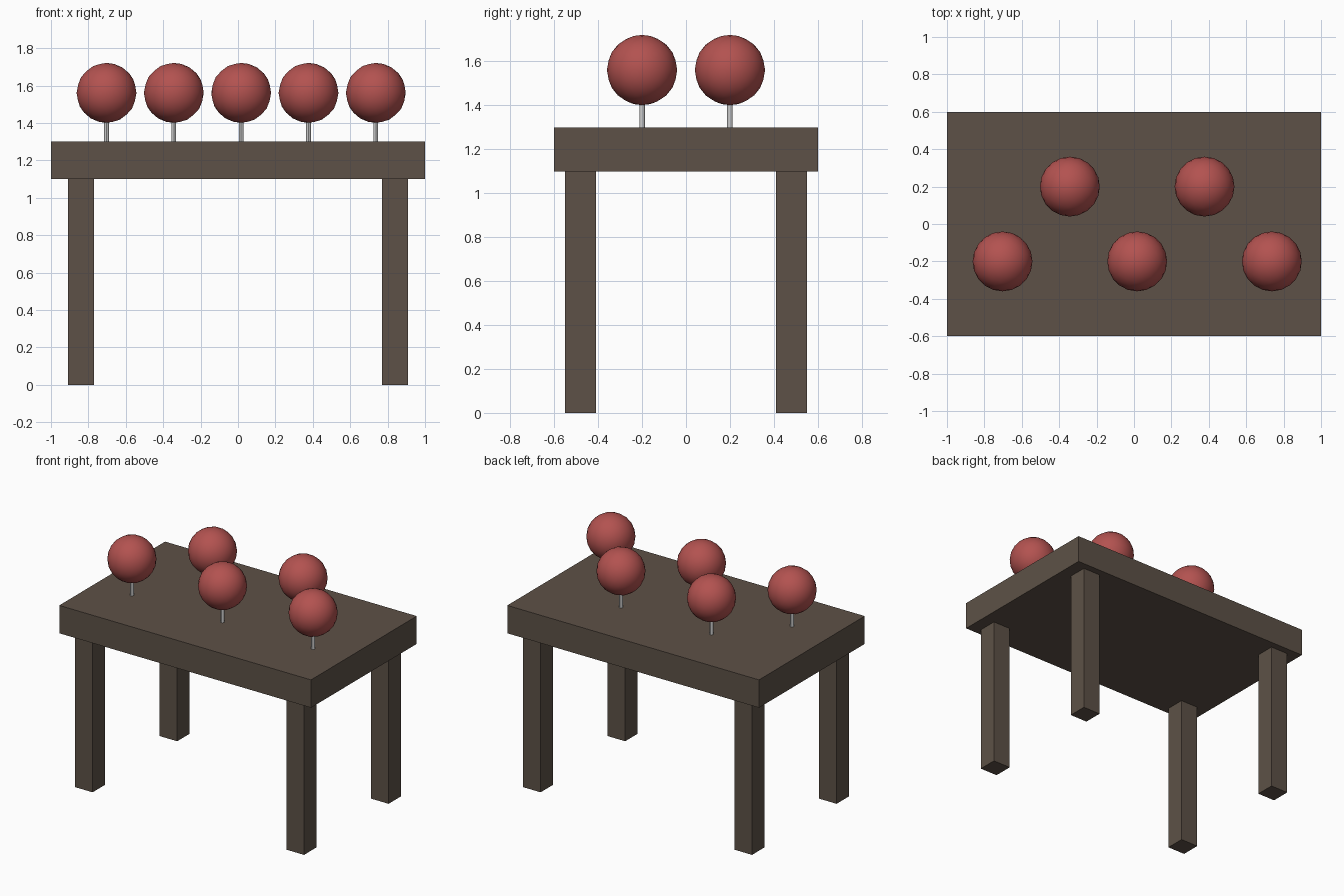
import bpy

if "Cube" in bpy.data.objects:
    bpy.data.objects.remove(bpy.data.objects["Cube"])


def material(name, color):
    mat = bpy.data.materials.new(name)
    mat.diffuse_color = (*color, 1)
    mat.use_nodes = True
    mat.node_tree.nodes["Principled BSDF"].inputs["Base Color"].default_value = mat.diffuse_color
    return mat


wood = material("dark_wood", (0.11, 0.083, 0.063))
red = material("red", (0.45, 0.085, 0.08))


def finish(name, mat=None, smooth=False):
    obj = bpy.context.object
    obj.name = name
    if mat:
        obj.data.materials.append(mat)
    if smooth:
        bpy.ops.object.shade_smooth_by_angle()
    return obj


def box(name, center, size, mat):
    bpy.ops.mesh.primitive_cube_add(size=1, location=center)
    bpy.context.object.scale = size
    bpy.ops.object.transform_apply(location=False, rotation=False, scale=True)
    return finish(name, mat)


# Table top and four legs
box("table_top", (0, 0, 1.2), (2, 1.2, 0.2), wood)
for y, depth in ((-0.48, "front"), (0.48, "back")):
    for x, side in ((-0.84, "left"), (0.84, "right")):
        box(f"{depth}_{side}_leg", (x, y, 0.55), (0.14, 0.14, 1.1), wood)

# Balls on thin sticks, zigzagging between the front and back rows
for i in range(5):
    x = -0.703 + 0.36 * i
    y = -0.2 if i % 2 == 0 else 0.2
    bpy.ops.mesh.primitive_cylinder_add(vertices=12, radius=0.0125, depth=0.15,
                                        location=(x, y, 1.355))
    finish(f"stick_{i + 1}", smooth=True)
    bpy.ops.mesh.primitive_ico_sphere_add(subdivisions=3, radius=0.16,
                                          location=(x, y, 1.561))
    finish(f"ball_{i + 1}", red, smooth=True)
